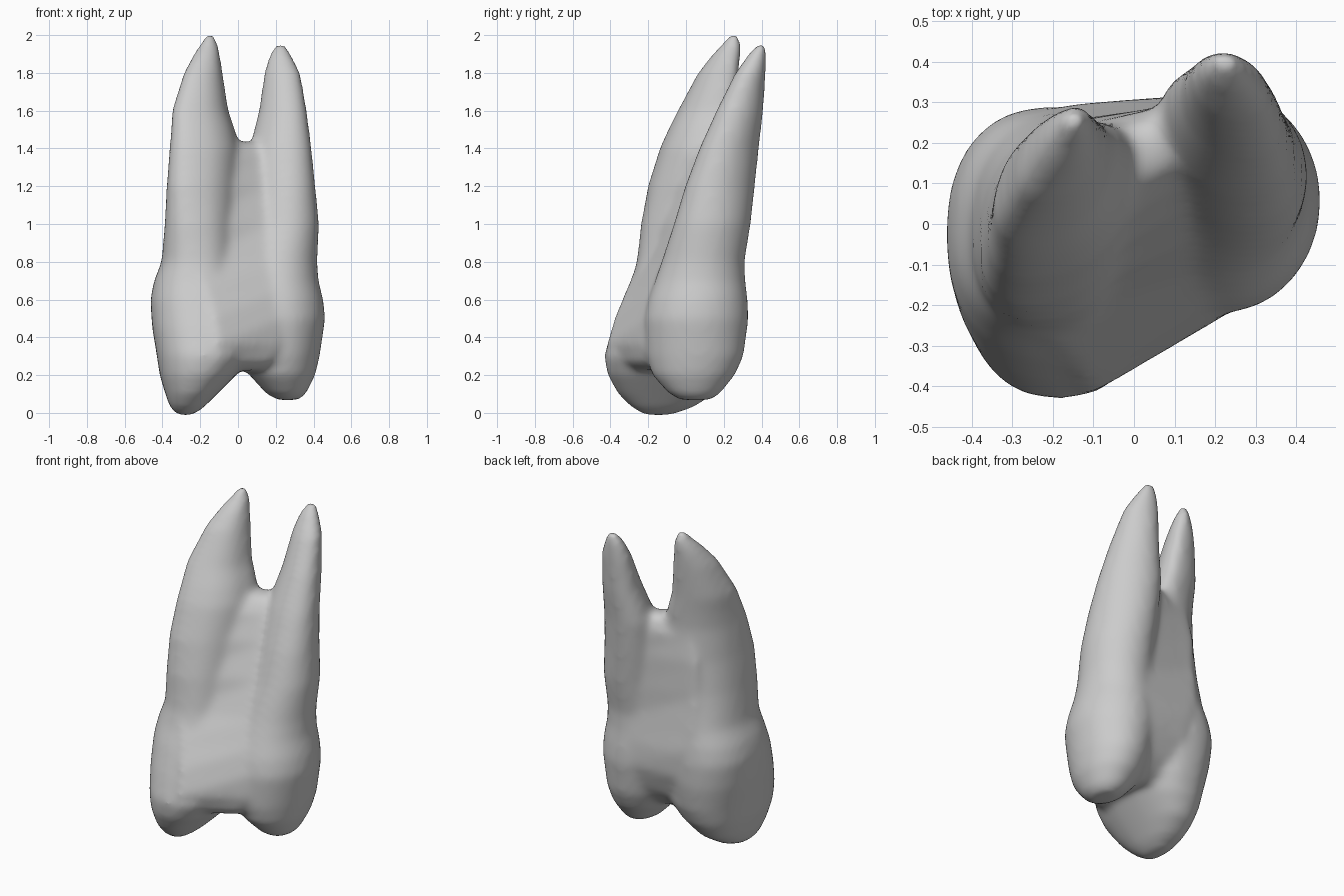
import bpy, bmesh, math

enamel = bpy.data.materials.new("grey enamel")
enamel.diffuse_color = (0.6, 0.6, 0.6, 1)

bm = bmesh.new()


def loft(rings):
    """Skin a closed solid over a stack of equal-sized rings."""
    loops = [[bm.verts.new(p) for p in ring] for ring in rings]
    n = len(loops[0])
    for a, b in zip(loops, loops[1:]):
        for i in range(n):
            j = (i + 1) % n
            bm.faces.new((a[i], a[j], b[j], b[i]))
    bm.faces.new(loops[0][::-1])
    bm.faces.new(loops[-1])


def oval(power, z, x0, x1, y0, y1, lean, n=32):
    """Oval filling the given bounds; low power squares it, lean tilts it diagonally."""
    ring = []
    for i in range(n):
        a = 2 * math.pi * i / n
        c, s = math.cos(a), math.sin(a + lean)
        ring.append(((x0 + x1) / 2 + (x1 - x0) / 2 * math.copysign(abs(c) ** power, c),
                     (y0 + y1) / 2 + (y1 - y0) / 2 * math.copysign(abs(s) ** power, s), z))
    return ring


def slab(z, xl, xr, fl, fr, bl, br):
    """Four-cornered section: left and right x, then front and back y at each."""
    return [(xl, fl, z), (xr, fr, z), (xr, br, z), (xl, bl, z)]


# Left cusp and long root: z, x range, y range, lean
loft([oval(.87, *r) for r in [
    (-0.012, -.32, -.24, -.22, -.08, 0), (.03, -.36, -.18, -.29, .04, 0),
    (.1, -.385, -.11, -.36, .15, 0), (.2, -.415, -.01, -.415, .22, 0),
    (.3, -.43, .06, -.435, .26, 0), (.45, -.455, .07, -.39, .285, 0),
    (.6, -.465, .05, -.335, .29, 0), (.7, -.445, .02, -.29, .28, .05),
    (.8, -.405, 0, -.262, .265, .1), (1, -.388, 0, -.24, .25, .25),
    (1.2, -.378, .01, -.203, .25, .4), (1.4, -.363, .01, -.14, .25, .45),
    (1.5, -.355, -.015, -.095, .255, .45), (1.6, -.35, -.05, -.045, .26, .45),
    (1.8, -.288, -.08, .062, .28, .4), (1.9, -.235, -.095, .14, .29, .3),
    (1.97, -.19, -.11, .205, .29, .2), (2.008, -.17, -.13, .235, .28, 0)]])

# Right cusp and short root
loft([oval(1, *r) for r in [
    (.068, .21, .32, -.03, .13, 0), (.1, .15, .36, -.09, .18, 0),
    (.2, .06, .41, -.18, .26, .05), (.3, .02, .433, -.21, .305, .05),
    (.5, -.02, .463, -.22, .332, 0), (.6, -.02, .452, -.2, .327, 0),
    (.7, 0, .427, -.165, .315, 0), (.8, .02, .42, -.13, .31, 0),
    (1, .05, .43, -.065, .343, -.1), (1.2, .055, .41, -.005, .365, -.2),
    (1.4, .06, .39, .07, .386, -.25), (1.5, .085, .378, .115, .398, -.25),
    (1.6, .11, .365, .16, .41, -.25),
    (1.8, .138, .332, .26, .423, -.2), (1.9, .165, .283, .33, .428, -.1),
    (1.957, .2, .25, .38, .425, 0)]])

# Web joining the lobes, from the chewing groove up to the root fork
loft([slab(*r) for r in [
    (.225, -.08, .12, -.3, -.2, .1, .15), (.27, -.1, .18, -.38, -.23, .17, .22),
    (.36, -.11, .22, -.425, -.23, .24, .28),
    (.5, -.13, .23, -.385, -.215, .29, .325), (.65, -.17, .22, -.32, -.17, .295, .32),
    (.8, -.23, .19, -.255, -.11, .27, .3), (1, -.24, .15, -.22, -.04, .245, .3),
    (1.2, -.24, .13, -.18, .035, .24, .3), (1.35, -.18, .12, -.095, .1, .235, .3),
    (1.41, -.1, .1, .02, .135, .225, .28), (1.435, -.02, .08, .115, .155, .21, .25)]])

bmesh.ops.recalc_face_normals(bm, faces=bm.faces)
mesh = bpy.data.meshes.new("tooth")
bm.to_mesh(mesh)
bm.free()
mesh.materials.append(enamel)
tooth = bpy.data.objects.new("tooth", mesh)
bpy.context.collection.objects.link(tooth)

# Fuse the lobes into one skin and soften it
fuse = tooth.modifiers.new("fuse", 'REMESH')
fuse.mode = 'VOXEL'
fuse.voxel_size = 0.018
fuse.use_smooth_shade = True
soften = tooth.modifiers.new("soften", 'SMOOTH')
soften.factor = 0.5
soften.iterations = 18
